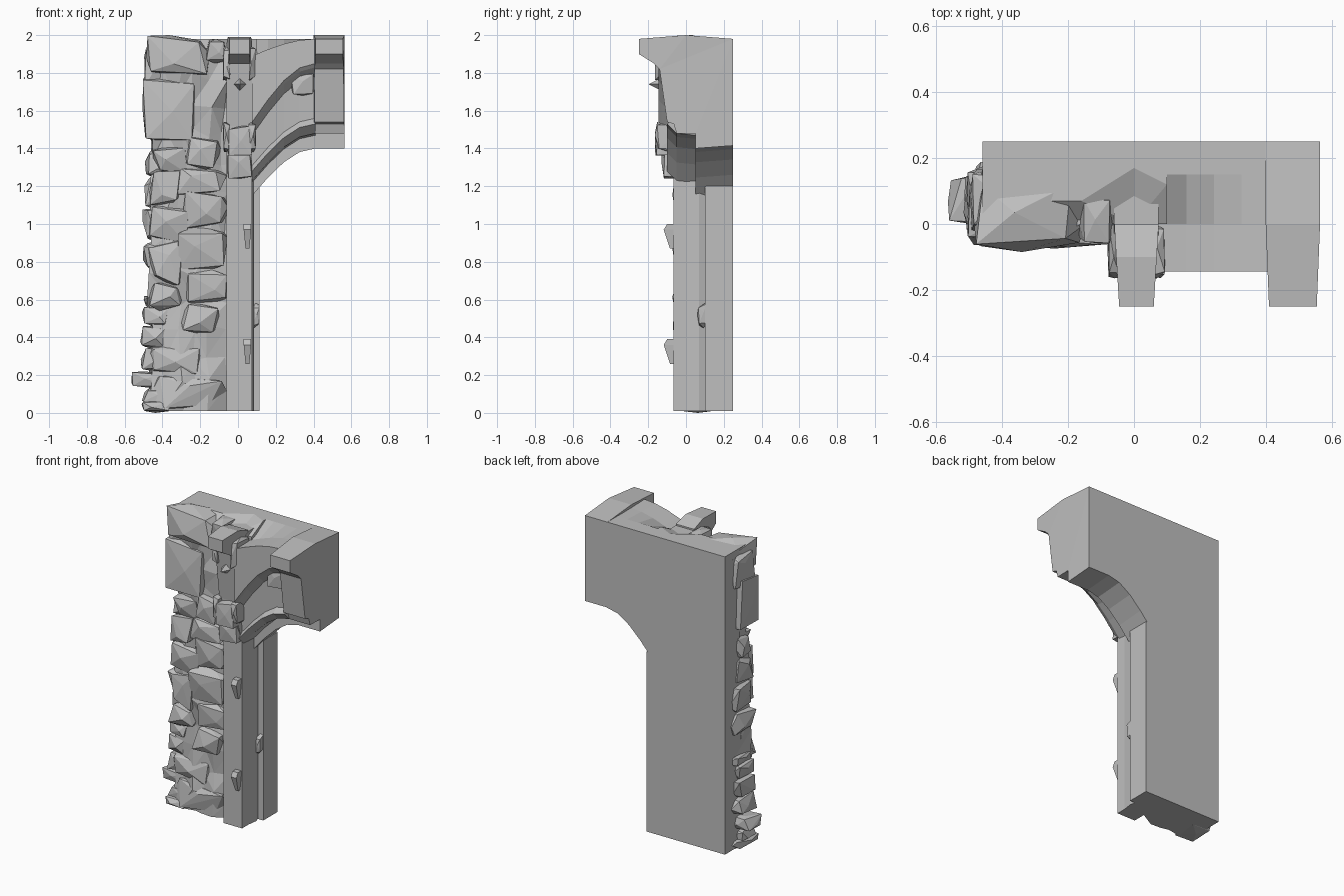
import bpy, bmesh, random
from math import sin, pi
from mathutils import Vector

default_cube = bpy.data.objects.get("Cube")
if default_cube:
    bpy.data.objects.remove(default_cube, do_unlink=True)

# Main dimensions
BACK, NOSE, LEDGE = 0.25, -0.25, -0.145
OUTER, END = -0.46, 0.565
PILLAR_LEFT, PILLAR_RIGHT, JAMB = -0.06, 0.075, 0.115
PILLAR_FRONT = -0.065
KEY_START = 0.4
BASE, TOP = 0.01, 1.98
SPRING, CROWN = 1.15, 1.4
rng = random.Random(4)

stone = bpy.data.materials.new("grey_stone")
stone.use_nodes = True
GREY = (0.52, 0.52, 0.52, 1)
stone.diffuse_color = GREY
stone.node_tree.nodes["Principled BSDF"].inputs["Base Color"].default_value = GREY


def finish(name, bm):
    bmesh.ops.recalc_face_normals(bm, faces=bm.faces)
    mesh = bpy.data.meshes.new(name)
    bm.to_mesh(mesh)
    bm.free()
    mesh.materials.append(stone)
    obj = bpy.data.objects.new(name, mesh)
    bpy.context.collection.objects.link(obj)


def loft(name, rings, faceted=False):
    """Skin closed rings of equal length and cap both ends."""
    bm = bmesh.new()
    rows = [[bm.verts.new(point) for point in ring] for ring in rings]
    count = len(rows[0])
    for lower, upper in zip(rows, rows[1:]):
        for i in range(count):
            j = (i + 1) % count
            bm.faces.new((lower[i], lower[j], upper[j], upper[i]))
    caps = [bm.faces.new(rows[0]), bm.faces.new(rows[-1])]
    bm.normal_update()
    bmesh.ops.triangulate(bm, faces=bm.faces[:] if faceted else caps)
    finish(name, bm)


def upright(name, plan, bottom, top):
    """Extrude an (x, y) plan upwards."""
    loft(name, [[(x, y, z) for x, y in plan] for z in (bottom, top)])


def sideways(name, profile, left, right, taper=0.0):
    """Extrude a (y, z) profile along x, narrowing towards the front."""
    loft(name, [[(x + inward * max(0, -y), y, z) for y, z in profile]
                for x, inward in ((left, taper), (right, -taper))])


def rock(name, xs, ys, zs, chip=0.45):
    """Chipped boulder that fills the given x, y and z ranges."""
    signs = (-1, 1)
    points = [Vector([s * rng.uniform(1 - chip, 1) for s in (i, j, k)])
              for i in signs for j in signs for k in signs]
    for axis in range(3):
        for s in signs:
            bulge = Vector([rng.uniform(-chip, chip) for _ in range(3)])
            bulge[axis] = s
            points.append(bulge)
    for axis, (low, high) in enumerate((xs, ys, zs)):
        for p in points:
            p[axis] = low + (p[axis] + 1) / 2 * (high - low)
    bm = bmesh.new()
    bmesh.ops.convex_hull(bm, input=[bm.verts.new(p) for p in points])
    loose = [v for v in bm.verts if not v.link_faces]
    bmesh.ops.delete(bm, geom=loose, context='VERTS')
    finish(name, bm)


def courses(bottom, top, height):
    """Yield the z ranges of stacked stones of uneven height."""
    z = bottom
    while z < top - height / 2:
        step = height * rng.uniform(0.7, 1.3)
        yield z, min(z + step * 1.1, top)
        z += step


# Flat rear wall and the jamb moulding beside the pillar
upright("rear_wall", [(OUTER, BACK), (OUTER, 0.1), (JAMB, 0.1), (JAMB, BACK)], BASE, SPRING + 0.05)
upright("upper_wall", [(OUTER, BACK), (OUTER, 0.1), (PILLAR_RIGHT, 0.1), (PILLAR_RIGHT, BACK)],
        SPRING + 0.05, TOP - 0.05)
upright("jamb_moulding", [(0, 0), (PILLAR_RIGHT, 0), (PILLAR_RIGHT + 0.01, 0.07),
                          (PILLAR_RIGHT, 0.1), (0, 0.1)], BASE, SPRING + 0.1)

# Rough rubble face, bowed forward and jittered, wrapped round the outer side
LEVELS, COLUMNS = 13, 5
RUBBLE_TOP = TOP - 0.05
rubble = []
for level in range(LEVELS + 1):
    z = BASE + (RUBBLE_TOP - BASE) * level / LEVELS
    lift = 0.03 if 0 < level < LEVELS else 0
    ring = [(PILLAR_RIGHT, BACK, z), (OUTER, BACK, z), (OUTER, 0.17, z)]
    for column in range(COLUMNS + 1):
        t = column / COLUMNS
        ring.append((OUTER - 0.01 + t * (PILLAR_LEFT - OUTER) + rng.uniform(-0.02, 0.02),
                     0.01 - 0.045 * sin(pi * t) + rng.uniform(-0.025, 0.025),
                     z + rng.uniform(-lift, lift)))
    ring.append((PILLAR_RIGHT, 0.02, z))
    rubble.append(ring)
loft("rubble_face", rubble, faceted=True)

# Broken top, sloping down to the front, its crest set back furthest behind the pillar
loft("broken_top", [[(x, BACK, RUBBLE_TOP - 0.05), (x, BACK, TOP), (x, crest, TOP),
                     (x, front, TOP - 0.06), (x, front, RUBBLE_TOP - 0.05)]
                    for x, crest, front in ((OUTER, 0.02, 0), (-0.3, 0.07, -0.03),
                                            (-0.16, 0.07, 0), (0, 0.17, 0), (0.1, 0.12, 0))],
     faceted=True)

# Two large boulders at the upper corner
rock("top_boulder", (-0.485, -0.15), (-0.085, 0.14), (1.78, 2), 0.4)
rock("shoulder_boulder", (-0.505, -0.22), (-0.065, 0.14), (1.44, 1.78), 0.3)

# Staggered courses of boulders on the front
for middle, half, bottom, top in ((-0.37, 0.12, 0.54, 1.45), (-0.18, 0.14, 0.42, 1.5)):
    for low, high in courses(bottom, top, 0.18):
        x = middle + rng.uniform(-0.02, 0.02)
        width = half * rng.uniform(0.7, 1)
        rock("front_boulder", (x - width, min(x + width, PILLAR_LEFT + 0.01)),
             (-rng.uniform(0.045, 0.075), 0.1), (low, high))
rock("foot_boulder", (OUTER - 0.02, PILLAR_LEFT), (-0.055, 0.1), (0.02, 0.2))
rock("low_boulder", (OUTER - 0.02, -0.2), (-0.05, 0.1), (0.2, 0.37))

# Boulders on the outer side, reaching furthest near the foot
rock("lowest_side_boulder", (-0.51, -0.36), (-0.06, 0.18), (0, 0.07))
rock("widest_side_boulder", (-END, -0.36), (0, 0.15), (0.13, 0.22))
for bottom, top, height, reach in ((0.04, 0.13, 0.09, 0.08), (0.22, 0.62, 0.1, 0.06),
                                   (0.75, 1.42, 0.16, 0.05), (1.43, 1.97, 0.27, 0.04)):
    for low, high in courses(bottom, top, height):
        rock("side_boulder", (OUTER - reach * rng.uniform(0.6, 1), -0.37),
             (rng.uniform(-0.05, 0), rng.uniform(0.12, 0.19)), (low, high), 0.5)

# Pillar that leans forward above the capital, and its bracket head
HEAD = 1.85
sideways("pillar", [(0.15, BASE), (PILLAR_FRONT, BASE), (PILLAR_FRONT, SPRING + 0.1),
                    (-0.1, SPRING + 0.2), (-0.11, 1.52), (-0.15, HEAD), (0, TOP - 0.03),
                    (0.15, TOP - 0.03)], PILLAR_LEFT, PILLAR_RIGHT)
sideways("pillar_bracket", [(0, HEAD), (-0.165, HEAD), (NOSE, HEAD + 0.05), (NOSE, TOP),
                            (-0.1, TOP + 0.01), (0, TOP - 0.02)], PILLAR_LEFT, PILLAR_RIGHT, 0.06)

# Weathered stones of the capital and the head
for low, high, front in ((1.24, 1.38, -0.13), (1.36, 1.52, -0.165)):
    rock("capital_stone", (PILLAR_LEFT, PILLAR_RIGHT), (front, 0.02), (low, high), 0.25)
for edge in (PILLAR_LEFT, PILLAR_RIGHT):
    for low, high in ((1.38, 1.54), (1.76, 1.94)):
        rock("edge_stone", (edge - 0.02, edge + 0.02), (-0.165, 0), (low, high), 0.3)
rock("head_stone", (-0.17, PILLAR_LEFT), (-0.06, 0.1), (HEAD, TOP))
rock("jamb_chip", (0.07, JAMB), (0.06, 0.12), (0.45, 0.58))

# Diamond stud and two hanging pegs on the pillar
STUD_X, STUD_Z, STUD_R = 0.01, 1.74, 0.04
loft("stud", [[(STUD_X - r, y, STUD_Z), (STUD_X, y, STUD_Z - r),
               (STUD_X + r, y, STUD_Z), (STUD_X, y, STUD_Z + r)]
              for y, r in ((-0.12, STUD_R), (-0.195, STUD_R / 20))])
for z in (0.26, 0.87):
    loft("peg", [[(0.05 - w, PILLAR_FRONT, z + h), (0.05 - w, front, z + h),
                  (0.05 + w, front, z + h), (0.05 + w, PILLAR_FRONT, z + h)]
                 for w, front, h in ((0.01, -0.085, 0), (0.02, -0.118, 0.1), (0.02, -0.1, 0.13))])

# Spandrel: soffit, lower moulding, sunk panel, curved rib and ledge follow one arc
STATIONS = 4
sections = []
for station in range(STATIONS + 1):
    t = station / STATIONS
    x = PILLAR_RIGHT + t * (KEY_START + 0.01 - PILLAR_RIGHT)
    rise = sin(t * pi / 2)
    low = SPRING + (CROWN - SPRING) * rise
    mould = low + 0.13
    rib = 1.54 + 0.31 * rise
    ledge = TOP - 0.09 * (1 - rise)
    sections.append([(x, y, z) for y, z in (
        (BACK, low + 0.015), (0.05, low), (0.05, low + 0.07), (-0.05, low + 0.08),
        (-0.1, mould), (-0.065, mould + 0.03), (-0.075, rib - 0.07), (-0.13, rib - 0.02),
        (LEDGE, rib), (LEDGE, ledge), (0, ledge), (0.15, TOP), (BACK, TOP))])
loft("spandrel", sections)
rock("spandrel_stone", (0.28, KEY_START), (-0.11, 0), (1.68, 1.8), 0.3)

# Keystone end with a projecting head
sideways("keystone", [(BACK, CROWN + 0.015), (0.05, CROWN), (0.05, CROWN + 0.08),
                      (-0.05, CROWN + 0.08), (-0.065, CROWN + 0.13), (-0.1, CROWN + 0.14),
                      (-0.14, HEAD - 0.03), (-0.17, HEAD), (NOSE, HEAD + 0.05), (NOSE, TOP),
                      (0, TOP + 0.02), (BACK, TOP)], KEY_START, END, 0.04)
